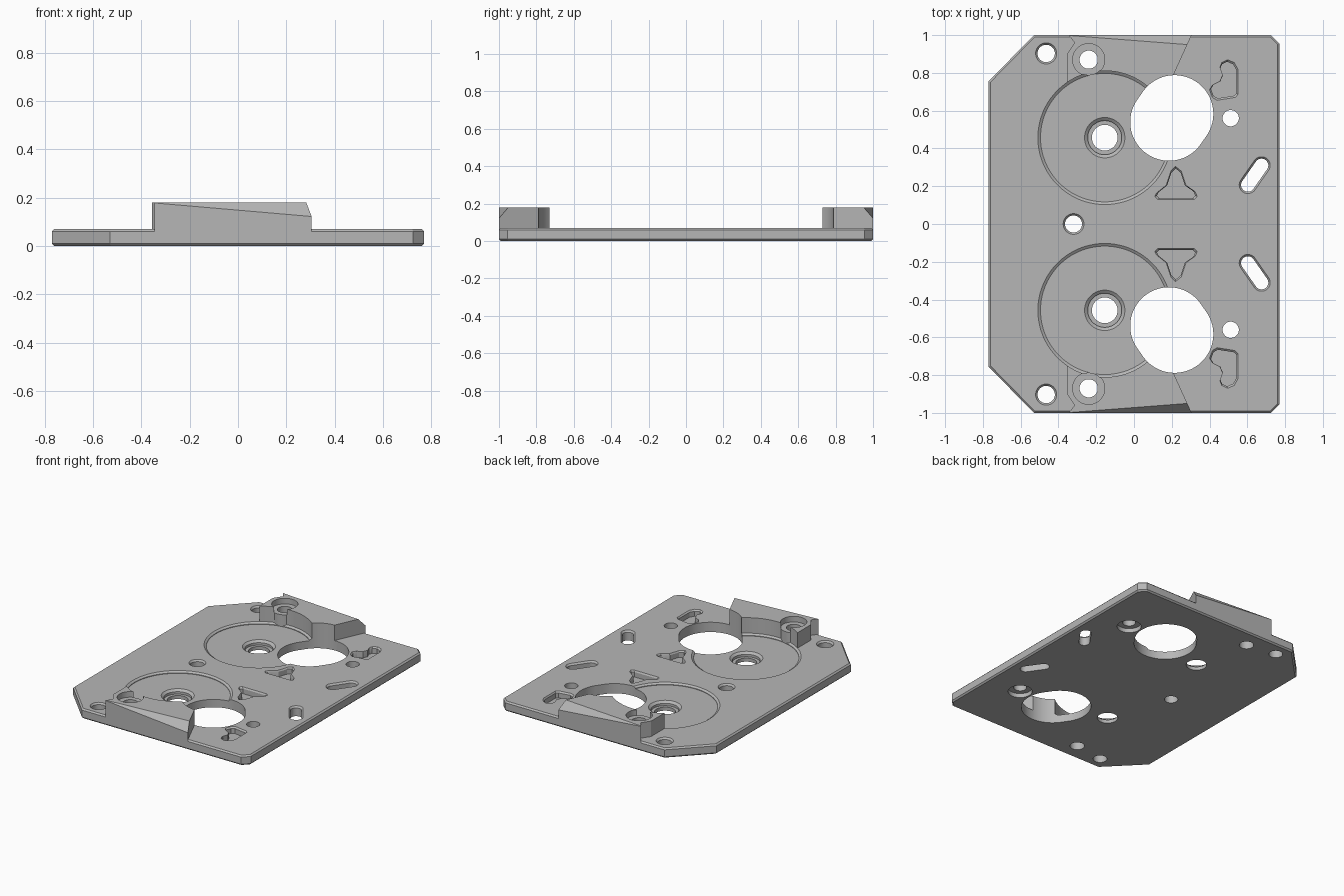
import bpy, bmesh, math
from mathutils import Vector
from mathutils.geometry import convex_hull_2d

old = bpy.data.objects.get("Cube")
if old:
    bpy.data.objects.remove(old, do_unlink=True)

TOP, WALL_TOP, FLOOR = 0.07, 0.18, 0.056
THROUGH, ABOVE = -0.1, 0.3

grey = bpy.data.materials.new("plain grey")
grey.use_nodes = True
grey.diffuse_color = (0.47, 0.47, 0.47, 1)
grey.node_tree.nodes["Principled BSDF"].inputs["Base Color"].default_value = grey.diffuse_color


def loft(layers):
    """Closed solid from stacked (ring of xy points, z) layers."""
    bm = bmesh.new()
    rings = [[bm.verts.new((x, y, z)) for x, y in ring] for ring, z in layers]
    n = len(rings[0])
    for low, high in zip(rings, rings[1:]):
        for i in range(n):
            j = (i + 1) % n
            bm.faces.new((low[i], low[j], high[j], high[i]))
    bm.faces.new(rings[0][::-1])
    bm.faces.new(rings[-1])
    bmesh.ops.recalc_face_normals(bm, faces=bm.faces)
    return bm


def prism(outline, z0, z1):
    return loft([(outline, z0), (outline, z1)])


def rounded(centres, profile, segments=48):
    """Round or slot-shaped solid: hull of circles at the centres, lofted by (radius, z)."""
    turn = [math.tau * (i + 0.5) / segments for i in range(segments)]

    def points(r):
        return [Vector((x + r * math.cos(a), y + r * math.sin(a))) for x, y in centres for a in turn]
    order = convex_hull_2d(points(profile[0][0])) if len(centres) > 1 else range(segments)
    return loft([([points(r)[i] for i in order], z) for r, z in profile])


def pocket(outline, depth):
    """Blind pocket with a slightly flared rim."""
    cx = sum(p[0] for p in outline) / len(outline)
    cy = sum(p[1] for p in outline) / len(outline)

    def ring(s):
        return [(cx + (x - cx) * s, cy + (y - cy) * s) for x, y in outline]
    return loft([(ring(0.9), TOP - depth), (ring(0.9), TOP - 0.01), (ring(1), TOP), (ring(1), ABOVE)])


def flared(r):
    return [(r, THROUGH), (r, TOP - 0.012), (r + 0.01, TOP), (r + 0.01, ABOVE)]


def make(name, bm):
    mesh = bpy.data.meshes.new(name)
    bm.to_mesh(mesh)
    bm.free()
    obj = bpy.data.objects.new(name, mesh)
    bpy.context.collection.objects.link(obj)
    return obj


def combine(bm, operation="DIFFERENCE"):
    """Apply a solid to the plate, then discard it."""
    tool = make("tool", bm)
    tool.hide_render = True
    mod = plate.modifiers.new("combine", "BOOLEAN")
    mod.object, mod.operation, mod.solver = tool, operation, "EXACT"
    bpy.context.view_layer.objects.active = plate
    bpy.ops.object.modifier_apply(modifier=mod.name)
    bpy.data.objects.remove(tool, do_unlink=True)


# Base plate with large left corner cuts and softened rims
half = [(-0.77, 0.755), (-0.53, 1), (0.725, 1), (0.77, 0.955)]
bm = prism(half + [(x, -y) for x, y in reversed(half)], 0, TOP)
rims = [e for e in bm.edges if abs(e.verts[0].co.z - e.verts[1].co.z) < 0.001]
bmesh.ops.bevel(bm, geom=rims, offset=0.01, segments=1, affect="EDGES")
plate = make("mounting_plate", bm)
plate.data.materials.append(grey)

wall_outline = [(-0.345, 1), (0.305, 1), (0.205, 0.78), (0.16, 0.6), (-0.355, 0.6),
                (-0.355, 0.9), (-0.315, 0.96)]
triangle = [(0.125, 0.13), (0.32, 0.13), (0.335, 0.145), (0.325, 0.17), (0.275, 0.205), (0.25, 0.28),
            (0.22, 0.305), (0.195, 0.28), (0.17, 0.205), (0.12, 0.165), (0.11, 0.145)]
hook = [(0.40, 0.71), (0.415, 0.67), (0.44, 0.655), (0.535, 0.67), (0.55, 0.685), (0.55, 0.82),
        (0.53, 0.855), (0.495, 0.87), (0.465, 0.855), (0.455, 0.83), (0.47, 0.79), (0.455, 0.755),
        (0.415, 0.735)]

for side in (1, -1):
    def at(*points):
        return [(x, y * side) for x, y in points]

    # Raised wall with a tapering slope along its outer top edge
    bm = prism(at(*wall_outline), 0.01, WALL_TOP)
    a, b, c = (Vector((x, y * side, z)) for x, y, z in
               ((-0.345, 1, 0.178), (0.305, 1, 0.122), (0.28, 0.95, WALL_TOP)))
    normal = (b - a).cross(c - a)
    if normal.z < 0:
        normal.negate()
    bmesh.ops.bisect_plane(bm, geom=bm.verts[:] + bm.edges[:] + bm.faces[:], plane_co=a,
                           plane_no=normal.normalized(), clear_outer=True)
    bmesh.ops.holes_fill(bm, edges=[e for e in bm.edges if e.is_boundary])
    bmesh.ops.recalc_face_normals(bm, faces=bm.faces)
    combine(bm, "UNION")

    # Wide round recess that also hollows the wall
    combine(rounded(at((-0.155, 0.457)),
                    [(0.34, FLOOR), (0.34, FLOOR + 0.004), (0.354, TOP), (0.354, ABOVE)], 96))
    # Screw seat in the wall, with its round boss
    screw = at((-0.24, 0.87))
    combine(rounded(screw, [(0.085, 0.14), (0.085, ABOVE)]))
    combine(rounded(screw, [(0.083, 0.03), (0.083, 0.14)]), "UNION")
    combine(rounded(screw, [(0.048, THROUGH), (0.048, ABOVE)]))
    # Large opening
    combine(rounded(at((0.215, 0.583), (0.185, 0.54)), [(0.205, THROUGH), (0.205, ABOVE)], 72))
    # Stepped bore in the middle of the recess
    combine(rounded(at((-0.155, 0.457)),
                    [(0.068, THROUGH), (0.068, 0.025), (0.09, 0.025), (0.09, 0.042),
                     (0.107, FLOOR), (0.107, ABOVE)]))
    # Corner hole, hole widened underneath, and slanted slot
    combine(rounded(at((-0.465, 0.903)), flared(0.046)))
    combine(rounded(at((0.512, 0.56)),
                    [(0.08, THROUGH), (0.08, 0.03), (0.043, 0.03), (0.043, ABOVE)]))
    combine(rounded(at((0.603, 0.207), (0.675, 0.31)), flared(0.036)))
    # Blind pockets
    combine(pocket(at(*triangle), 0.045))
    combine(pocket(at(*hook), 0.045))

# Single hole on the centre line
combine(rounded([(-0.32, 0)], flared(0.045)))

# Smooth round walls, crisp edges
bpy.ops.object.select_all(action="DESELECT")
plate.select_set(True)
bpy.context.view_layer.objects.active = plate
bpy.ops.object.shade_smooth_by_angle(angle=math.radians(25))
